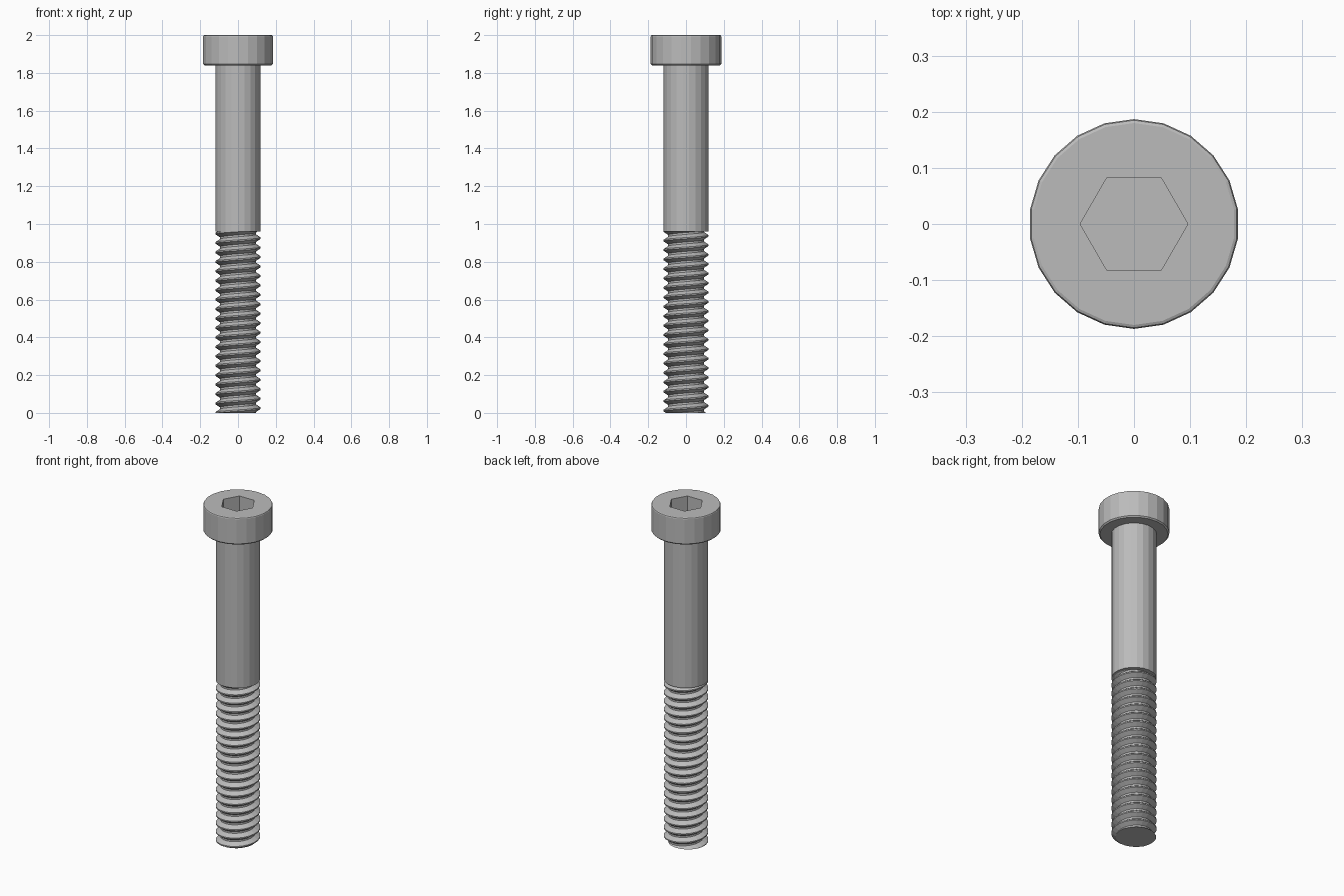
import bpy, bmesh
from math import cos, sin, pi, tau

old = bpy.data.objects.get("Cube")
if old:
    bpy.data.objects.remove(old, do_unlink=True)

steel = bpy.data.materials.new("grey steel")
steel.use_nodes = True
GREY = (0.5, 0.5, 0.5, 1)
steel.diffuse_color = GREY
steel.node_tree.nodes["Principled BSDF"].inputs["Base Color"].default_value = GREY


def finish(name, bm):
    bmesh.ops.recalc_face_normals(bm, faces=bm.faces)
    mesh = bpy.data.meshes.new(name)
    bm.to_mesh(mesh)
    bm.free()
    mesh.materials.append(steel)
    obj = bpy.data.objects.new(name, mesh)
    bpy.context.collection.objects.link(obj)
    return obj


def ring(bm, radius, z, sides, start=pi / 2):
    return [bm.verts.new((radius * cos(start + tau * i / sides),
                          radius * sin(start + tau * i / sides), z))
            for i in range(sides)]


def bridge(bm, low, high):
    n = len(low)
    for i in range(n):
        j = (i + 1) % n
        bm.faces.new((low[i], low[j], high[j], high[i]))


def lathe(bm, profile, sides):
    rings = [ring(bm, r, z, sides) for r, z in profile]
    for low, high in zip(rings, rings[1:]):
        bridge(bm, low, high)
    return rings


# Head: softened cylinder with a hexagonal socket
TOP, HEAD_BASE, HEAD_R, SOFT = 2.0, 1.84, 0.187, 0.007
bm = bmesh.new()
rings = lathe(bm, [(HEAD_R - SOFT, HEAD_BASE), (HEAD_R, HEAD_BASE + SOFT),
                   (HEAD_R, TOP - SOFT), (HEAD_R - 0.3 * SOFT, TOP - 0.3 * SOFT),
                   (HEAD_R - SOFT, TOP)], 22)
bm.faces.new(rings[0])
hex_top = ring(bm, 0.096, TOP, 6, 0)
hex_floor = ring(bm, 0.096, TOP - 0.1, 6, 0)
bridge(bm, hex_floor, hex_top)
bm.faces.new(hex_floor)
rims = []
for loop in (rings[-1], hex_top):
    rims += [bm.edges.get((loop[i - 1], loop[i])) for i in range(len(loop))]
bmesh.ops.triangle_fill(bm, edges=rims, use_beauty=True)
finish("socket_head", bm)

# Plain shank
SHANK_R, SHANK_BASE = 0.12, 0.96
bm = bmesh.new()
rings = lathe(bm, [(SHANK_R, SHANK_BASE), (SHANK_R, HEAD_BASE + 0.01)], 22)
for cap in rings:
    bm.faces.new(cap)
finish("shank", bm)

# Right-handed helical thread, trimmed flat at both ends
PITCH, ROOT_R, STEPS = 0.05, 0.095, 22
TOOTH = [(ROOT_R, -0.40), (SHANK_R, -0.07), (SHANK_R, 0.07), (ROOT_R, 0.40)]
bm = bmesh.new()
columns = []
for s in range(STEPS):
    a = pi / 2 + tau * s / STEPS
    rise = s / STEPS - 0.25
    columns.append([bm.verts.new((r * cos(a), r * sin(a), PITCH * (turn + rise + h)))
                    for turn in range(-2, 22) for r, h in TOOTH])
for s in range(STEPS):
    here = columns[s]
    if s + 1 < STEPS:
        there = columns[s + 1]
    else:
        there = columns[0][len(TOOTH):]
    for k in range(len(there) - 1):
        bm.faces.new((here[k], there[k], there[k + 1], here[k + 1]))
for z, side in ((0, -1), (SHANK_BASE + 0.002, 1)):
    cut = bmesh.ops.bisect_plane(bm, geom=bm.verts[:] + bm.edges[:] + bm.faces[:],
                                 plane_co=(0, 0, z), plane_no=(0, 0, side),
                                 clear_outer=True)
    rim = [e for e in cut["geom_cut"] if isinstance(e, bmesh.types.BMEdge)]
    bmesh.ops.contextual_create(bm, geom=rim)
finish("thread", bm)
